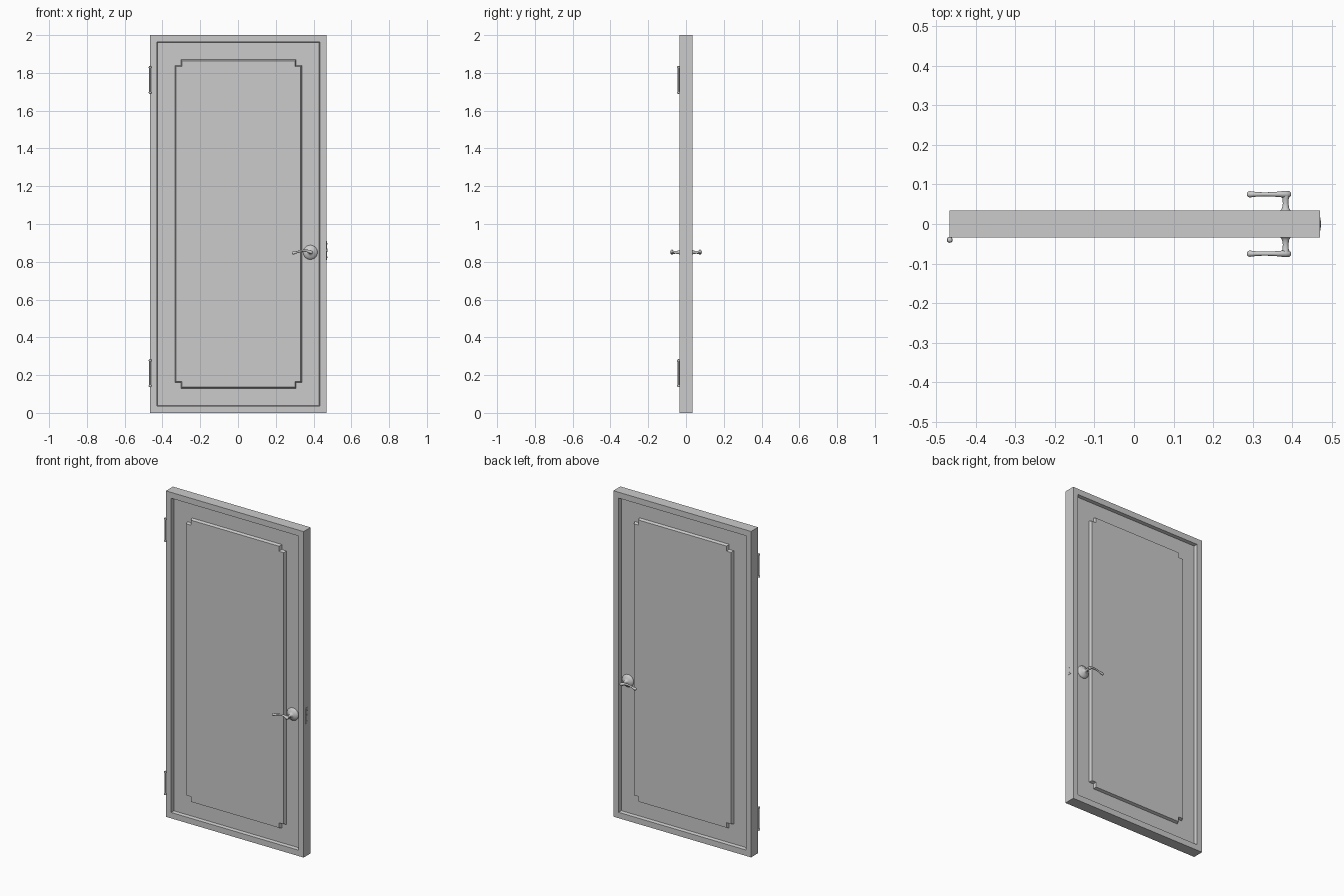
import bpy, bmesh, math
from mathutils import Vector

if "Cube" in bpy.data.objects:
    bpy.data.objects.remove(bpy.data.objects["Cube"])

grey = bpy.data.materials.new("light grey")
grey.use_nodes = True
COLOUR = (0.6, 0.6, 0.6, 1)
grey.diffuse_color = COLOUR
grey.node_tree.nodes["Principled BSDF"].inputs["Base Color"].default_value = COLOUR

LEFT, RIGHT, TOP = -0.4655, 0.4695, 2.0
CX = (LEFT + RIGHT) / 2
HALF_W = (RIGHT - LEFT) / 2
THICK = 0.034          # half thickness of the door
FIELD = 0.014          # half thickness at the recessed field


def finish(name, bm, mirror=False, smooth=False):
    bmesh.ops.recalc_face_normals(bm, faces=bm.faces[:])
    mesh = bpy.data.meshes.new(name)
    bm.to_mesh(mesh)
    bm.free()
    mesh.materials.append(grey)
    ob = bpy.data.objects.new(name, mesh)
    bpy.context.collection.objects.link(ob)
    if smooth:
        bpy.ops.object.select_all(action="DESELECT")
        ob.select_set(True)
        bpy.context.view_layer.objects.active = ob
        bpy.ops.object.shade_smooth_by_angle(angle=math.radians(40))
    if mirror:
        mod = ob.modifiers.new("both_sides", "MIRROR")
        mod.use_axis = (False, True, False)
        mod.merge_threshold = 0.0001
    return ob


def loft(bm, loops, cap_start=True, cap_end=True):
    """Skin a series of closed loops with the same point count."""
    rings = [[bm.verts.new(p) for p in loop] for loop in loops]
    for a, b in zip(rings, rings[1:]):
        for i in range(len(a)):
            j = (i + 1) % len(a)
            bm.faces.new((a[i], a[j], b[j], b[i]))
    if cap_start:
        bm.faces.new(rings[0])
    if cap_end:
        bm.faces.new(rings[-1])


def tube(bm, points, radii, side, segments=20):
    """Round tube of varying radius; side is a vector across the path."""
    pts = [Vector(p) for p in points]
    loops = []
    for i, p in enumerate(pts):
        along = (pts[min(i + 1, len(pts) - 1)] - pts[max(i - 1, 0)]).normalized()
        u = along.cross(Vector(side)).normalized()
        v = along.cross(u)
        angles = [math.tau * k / segments for k in range(segments)]
        loops.append([p + radii[i] * (math.cos(a) * u + math.sin(a) * v) for a in angles])
    loft(bm, loops)


def rectangle(hw, z0, z1, y):
    return [(CX - hw, y, z0), (CX + hw, y, z0), (CX + hw, y, z1), (CX - hw, y, z1)]


def notched(hw, hh, y, n=0.031):
    """Rectangle with a square step cut from each corner."""
    out = []
    for sx, sz in ((1, 1), (-1, 1), (-1, -1), (1, -1)):
        corner = [(hw, hh - n), (hw - n, hh - n), (hw - n, hh)]
        if sx * sz < 0:
            corner.reverse()
        out += [(CX + sx * x, y, TOP / 2 + sz * z) for x, z in corner]
    return out


# Door slab with a recessed field on each face
bm = bmesh.new()
rim, slope = 0.036, 0.004
loft(bm, [rectangle(HALF_W, 0, TOP, 0),
          rectangle(HALF_W, 0, TOP, -THICK),
          rectangle(HALF_W - rim, rim, TOP - rim, -THICK),
          rectangle(HALF_W - rim - slope, rim + slope, TOP - rim - slope, -FIELD)],
     cap_start=False)
finish("door_slab", bm, mirror=True)

# Raised panel with stepped corners
bm = bmesh.new()
loft(bm, [notched(0.336, 0.870, -FIELD),
          notched(0.330, 0.864, -0.031)], cap_start=False)
finish("raised_panel", bm, mirror=True)

# Handle: domed rose, flared stem and wavy lever on both faces
HX, HZ = 0.383, 0.85
bm = bmesh.new()
rose = [(0.014, 0.038), (0.018, 0.038), (0.022, 0.035), (0.027, 0.028),
        (0.031, 0.020), (0.034, 0.013), (0.040, 0.009), (0.052, 0.007),
        (0.064, 0.008), (0.072, 0.010), (0.079, 0.009), (0.083, 0.005)]
tube(bm, [(HX, -y, HZ) for y, r in rose], [r for y, r in rose], (1, 0, 0), 32)
finish("handle_rose_and_stem", bm, mirror=True, smooth=True)

bm = bmesh.new()
lever = [(0.396, 0.848, 0.004), (0.392, 0.849, 0.008), (0.382, 0.852, 0.009),
         (0.368, 0.857, 0.007), (0.350, 0.859, 0.0055), (0.330, 0.856, 0.005),
         (0.312, 0.851, 0.0055), (0.300, 0.848, 0.007), (0.292, 0.846, 0.008),
         (0.287, 0.845, 0.006), (0.285, 0.845, 0.002)]
tube(bm, [(x, -0.075, z) for x, z, r in lever], [r for x, z, r in lever], (0, 1, 0))
finish("handle_lever", bm, mirror=True, smooth=True)

# Hinge barrels with rounded finials
for name, middle in (("lower_hinge", 0.21), ("upper_hinge", 1.763)):
    bm = bmesh.new()
    half = [(0, 0.005), (0.062, 0.005), (0.064, 0.007), (0.068, 0.0075),
            (0.072, 0.006), (0.074, 0.002)]
    barrel = [(-t, r) for t, r in reversed(half[1:])] + half[1:]
    tube(bm, [(LEFT, -THICK - 0.006, middle + t) for t, r in barrel],
         [r for t, r in barrel], (1, 0, 0), 16)
    finish(name, bm, smooth=True)

# Latch plate with rounded corners, bolt and screw heads
bm = bmesh.new()
corners = []
for sy, sz, start in ((1, 1, 0), (-1, 1, 90), (-1, -1, 180), (1, -1, 270)):
    for k in range(4):
        a = math.radians(start + k * 30)
        corners.append((sy * 0.010 + 0.006 * math.cos(a), 0.86 + sz * 0.044 + 0.006 * math.sin(a)))
loft(bm, [[(x, y, z) for y, z in corners] for x in (RIGHT - 0.002, RIGHT + 0.002)])
finish("latch_plate", bm)

for name, z, r in (("latch_bolt", 0.86, 0.009), ("upper_screw", 0.895, 0.004),
                   ("lower_screw", 0.825, 0.004)):
    bm = bmesh.new()
    tube(bm, [(RIGHT, 0, z), (RIGHT + 0.003, 0, z)], [r, r], (0, 1, 0), 16)
    finish(name, bm, smooth=True)
